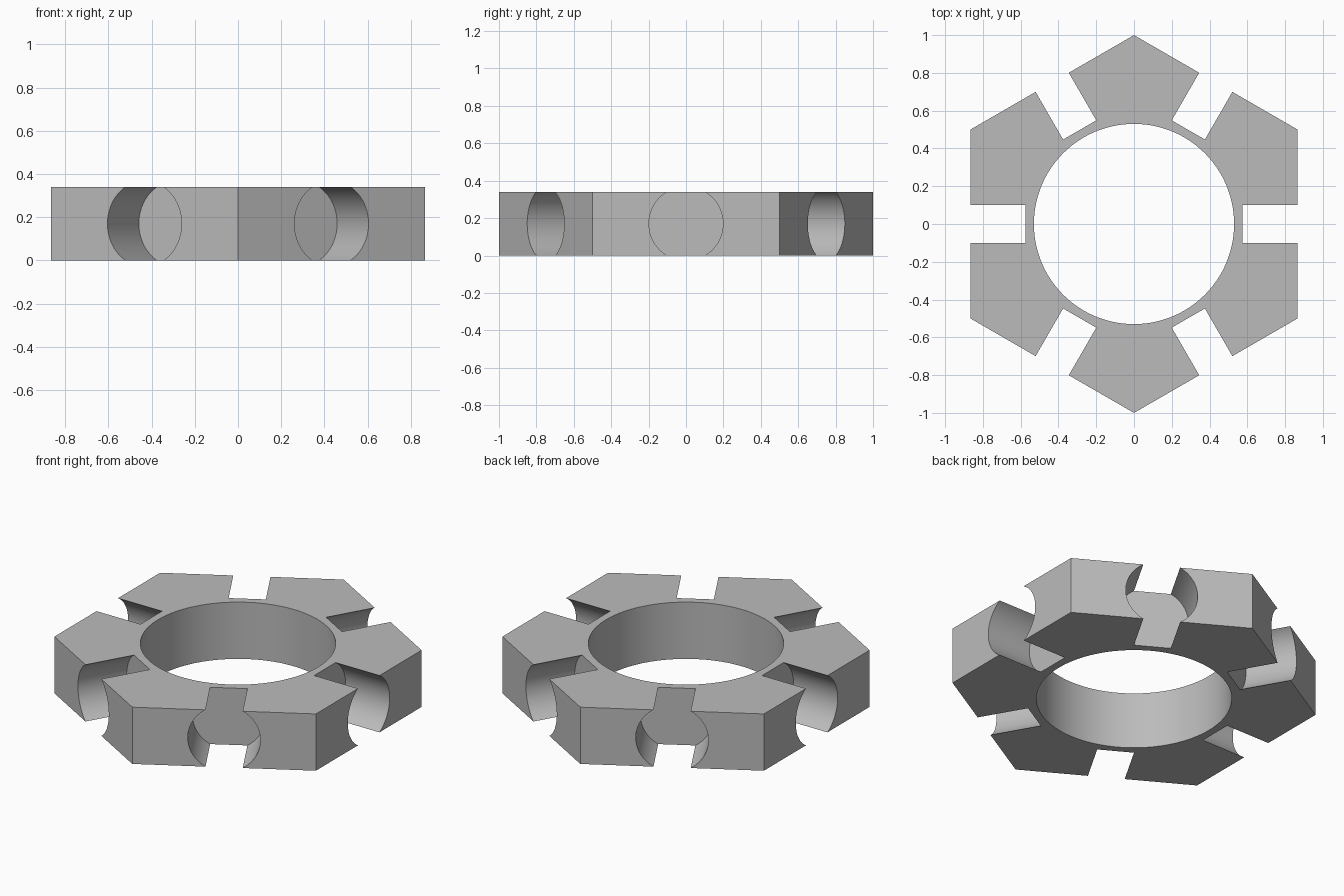
import bpy
from math import pi, cos, sin, radians

default_cube = bpy.data.objects.get("Cube")
if default_cube:
    bpy.data.objects.remove(default_cube, do_unlink=True)

HEIGHT = 0.34
BORE_RADIUS = 0.53
SLOT_RADIUS = 0.198
SLOT_FLOOR = 0.575      # distance of the slot floors from the axis
SLOT_LENGTH = 0.6

grey = bpy.data.materials.new("plain grey")
grey.use_nodes = True
colour = (0.5, 0.5, 0.5, 1)
grey.diffuse_color = colour
grey.node_tree.nodes["Principled BSDF"].inputs["Base Color"].default_value = colour


def cylinder(name, sides, radius, depth, location, rotation=(0, 0, 0)):
    bpy.ops.mesh.primitive_cylinder_add(vertices=sides, radius=radius, depth=depth,
                                        location=location, rotation=rotation)
    obj = bpy.context.object
    obj.name = name
    obj.data.materials.append(grey)
    return obj


def cut(target, cutter):
    cutter.hide_render = True
    mod = target.modifiers.new("cut", 'BOOLEAN')
    mod.operation = 'DIFFERENCE'
    mod.solver = 'EXACT'
    mod.object = cutter
    bpy.context.view_layer.objects.active = target
    bpy.ops.object.modifier_apply(modifier=mod.name)
    bpy.data.objects.remove(cutter, do_unlink=True)


# Hexagonal body with corners pointing front and back
body = cylinder("slotted_hex_nut", 6, 1, HEIGHT, (0, 0, HEIGHT / 2))

# Round central bore
cut(body, cylinder("bore_cutter", 128, BORE_RADIUS, 1, (0, 0, HEIGHT / 2)))

# Round flat-bottomed slot in the middle of each side
reach = SLOT_FLOOR + SLOT_LENGTH / 2
for i in range(6):
    angle = radians(60 * i)
    cut(body, cylinder("slot_cutter", 96, SLOT_RADIUS, SLOT_LENGTH,
                       (reach * cos(angle), reach * sin(angle), HEIGHT / 2),
                       (0, pi / 2, angle)))

# Smooth round walls, crisp edges
bpy.ops.object.select_all(action='DESELECT')
body.select_set(True)
bpy.context.view_layer.objects.active = body
bpy.ops.object.shade_smooth_by_angle(angle=radians(30))
